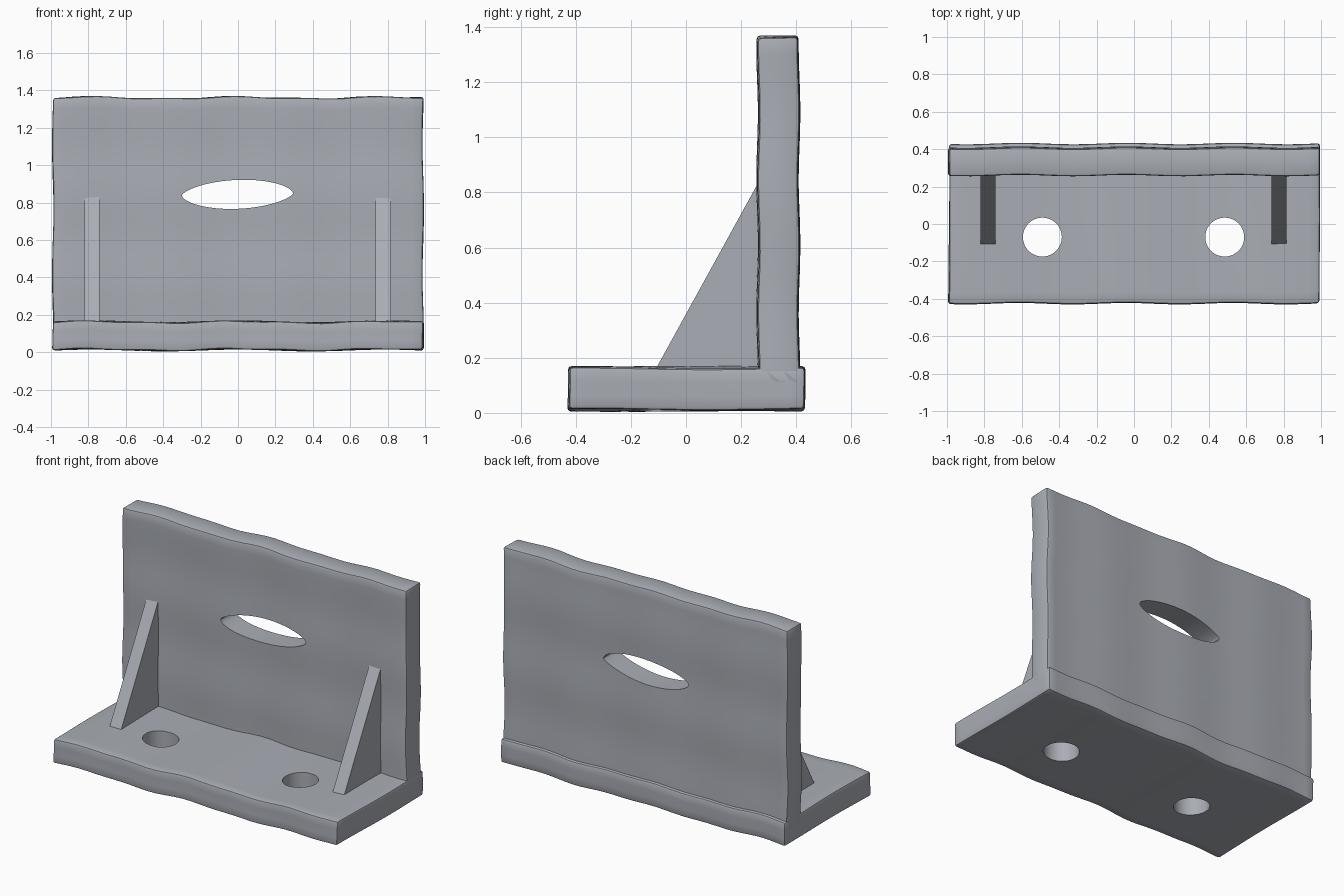
import bpy, bmesh
from math import sin, cos, pi
from mathutils import Vector

cube = bpy.data.objects.get("Cube")
if cube:
    bpy.data.objects.remove(cube, do_unlink=True)

steel = bpy.data.materials.new("blue grey steel")
steel.use_nodes = True
COLOUR = (0.40, 0.42, 0.46, 1)
steel.diffuse_color = COLOUR
steel.node_tree.nodes["Principled BSDF"].inputs["Base Color"].default_value = COLOUR


def add_object(name, bm):
    bmesh.ops.recalc_face_normals(bm, faces=bm.faces)
    mesh = bpy.data.meshes.new(name)
    bm.to_mesh(mesh)
    bm.free()
    mesh.materials.append(steel)
    obj = bpy.data.objects.new(name, mesh)
    bpy.context.collection.objects.link(obj)
    return obj


def prism(name, points, shift):
    """Extrude a closed outline along a vector."""
    bm = bmesh.new()
    face = bm.faces.new([bm.verts.new(p) for p in points])
    out = bmesh.ops.extrude_face_region(bm, geom=[face], use_keep_orig=True)
    verts = [g for g in out["geom"] if isinstance(g, bmesh.types.BMVert)]
    bmesh.ops.translate(bm, verts=verts, vec=shift)
    return add_object(name, bm)


def wobble(p):
    """Gentle hand-cast unevenness, varying along every axis."""
    return Vector((
        0.004 * sin(9 * p.z + 3 * p.y),
        0.004 * sin(11 * p.x + 2) + 0.003 * sin(13 * p.z),
        0.005 * sin(8 * p.x + pi / 2) + 0.003 * sin(17 * p.x + 7 * p.y)))


def wavy_slab(name, low, high, step=0.06):
    """A bevelled slab, sliced into a grid and made slightly uneven."""
    bm = bmesh.new()
    bmesh.ops.create_cube(bm, size=1)
    low, high = Vector(low), Vector(high)
    for v in bm.verts:
        v.co = (low + high) / 2 + v.co * (high - low)
    bmesh.ops.bevel(bm, geom=bm.edges[:], offset=0.012, segments=2,
                    profile=0.5, affect='EDGES')
    for axis in range(3):
        normal = Vector([float(i == axis) for i in range(3)])
        length = high[axis] - low[axis]
        count = round(length / step)
        for k in range(1, count):
            point = low + normal * length * k / count
            bmesh.ops.bisect_plane(bm, geom=bm.verts[:] + bm.edges[:] + bm.faces[:],
                                   plane_co=point, plane_no=normal)
    for v in bm.verts:
        v.co += wobble(v.co)
    return add_object(name, bm)


def cut(obj, cutter):
    mod = obj.modifiers.new("opening", 'BOOLEAN')
    mod.operation = 'DIFFERENCE'
    mod.solver = 'EXACT'
    mod.object = cutter
    bpy.context.view_layer.objects.active = obj
    bpy.ops.object.modifier_apply(modifier=mod.name)
    bpy.data.objects.remove(cutter, do_unlink=True)


# Base plate with two bolt holes
base = wavy_slab("base_plate", (-0.99, -0.427, 0.012), (0.99, 0.427, 0.163))
ring = [2 * pi * i / 48 for i in range(48)]
for x in (-0.49, 0.485):
    outline = [(x + 0.104 * cos(a), -0.07 + 0.104 * sin(a), -0.2) for a in ring]
    cut(base, prism("hole_cutter", outline, (0, 0, 0.6)))

# Upright plate with a leaf-shaped slot
upright = wavy_slab("back_plate", (-0.99, 0.262, 0.10), (0.99, 0.408, 1.362))
outline = [(-0.003 + 0.295 * cos(a) + 0.035 * sin(a), 0.1,
            0.844 + 0.078 * sin(a) * abs(sin(a)) ** 0.25) for a in ring]
cut(upright, prism("slot_cutter", outline, (0, 0.6, 0)))

# Triangular gussets bracing the two plates
for side, x in (("right", -0.82), ("left", 0.735)):
    corners = [(x, -0.115, 0.15), (x, -0.105, 0.168), (x, 0.262, 0.835),
               (x, 0.30, 0.835), (x, 0.30, 0.15)]
    prism(side + "_gusset", corners, (0.08, 0, 0))

# Smooth shading on the cast plates, crisp at their edges
bpy.ops.object.select_all(action='DESELECT')
for obj in (base, upright):
    obj.select_set(True)
bpy.context.view_layer.objects.active = base
bpy.ops.object.shade_smooth_by_angle(angle=0.6)
